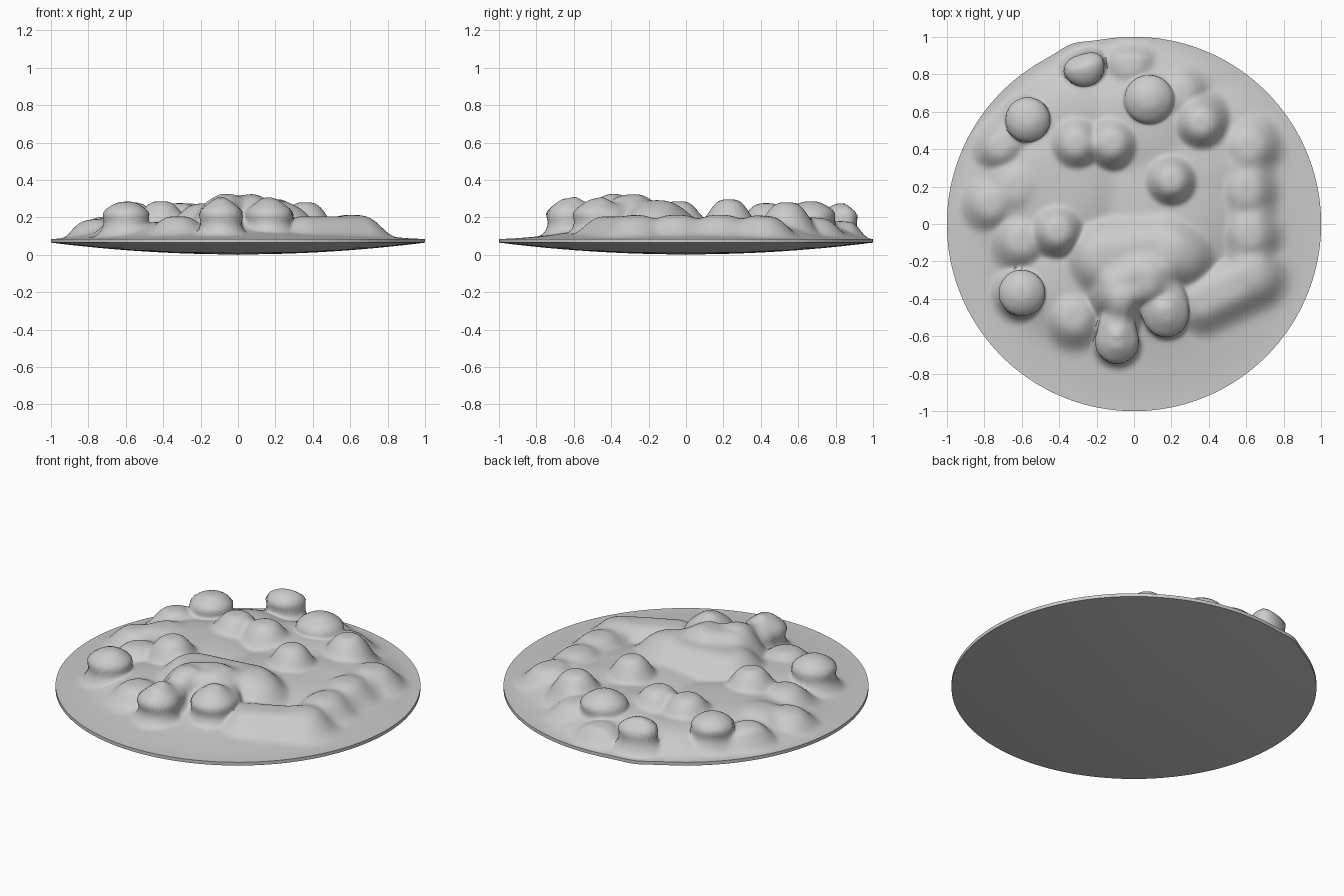
import bpy, bmesh, math

cube = bpy.data.objects.get("Cube")
if cube:
    bpy.data.objects.remove(cube, do_unlink=True)

# Single plain grey
grey = bpy.data.materials.new("plain_grey")
grey.use_nodes = True
COLOUR = (0.6, 0.6, 0.6, 1.0)
grey.diffuse_color = COLOUR
grey.node_tree.nodes["Principled BSDF"].inputs["Base Color"].default_value = COLOUR

# Lumps: x, y, width, top height
LUMPS = [
    (0.36, 0.54, 0.14, 0.28), (0.20, 0.23, 0.135, 0.295), (-0.41, -0.04, 0.14, 0.285),
    (-0.72, 0.42, 0.13, 0.205), (-0.77, 0.11, 0.13, 0.195), (-0.64, 0.20, 0.15, 0.20),
    (-0.60, -0.09, 0.14, 0.21), (-0.32, -0.50, 0.14, 0.205), (-0.02, 0.86, 0.13, 0.19),
    (0.25, 0.70, 0.13, 0.20), (-0.31, 0.43, 0.14, 0.275), (-0.12, 0.43, 0.14, 0.275),
    (0.62, 0.42, 0.14, 0.21), (0.60, 0.18, 0.14, 0.205), (0.62, -0.05, 0.14, 0.205),
    (0.24, -0.17, 0.18, 0.26),
]
# Bulging lumps with undercut sides: x, y, width, top height
BULGES = [
    (-0.27, 0.85, 0.105, 0.29), (-0.57, 0.56, 0.11, 0.285), (0.08, 0.67, 0.12, 0.285),
    (-0.60, -0.37, 0.115, 0.285), (-0.09, -0.63, 0.10, 0.30), (0.17, -0.48, 0.11, 0.295),
]
# Ridges: x1, y1, x2, y2, width, top height
RIDGES = [
    (-0.16, -0.18, 0.16, -0.14, 0.20, 0.275),   # large front mound
    (-0.07, -0.36, 0.04, -0.30, 0.17, 0.31),
    (-0.09, -0.55, -0.06, -0.40, 0.10, 0.28),
    (0.15, -0.40, 0.12, -0.30, 0.14, 0.27),
    (0.36, -0.41, 0.64, -0.28, 0.145, 0.205),   # low border on the left side
    (0.62, -0.25, 0.60, 0.30, 0.13, 0.19),
    (-0.72, 0.42, -0.57, 0.56, 0.12, 0.19),
]
# Broad low filling between the lumps
FILL = [
    (-0.42, 0.20, 0.38, 0.195), (0.22, 0.12, 0.40, 0.19), (0.05, -0.22, 0.36, 0.18),
    (0.05, 0.55, 0.32, 0.195), (-0.38, -0.30, 0.25, 0.175), (0.42, 0.38, 0.26, 0.18),
    (-0.35, 0.58, 0.24, 0.185),
]
SHAPES = RIDGES + [(x, y, x, y, w, h) for x, y, w, h in LUMPS + BULGES + FILL]


def smooth(t):
    t = min(1.0, max(0.0, t))
    return t * t * (3 - 2 * t)


def top_point(x, y):
    """Plate surface plus a soft union of all the lumps, pushed out at the bulges."""
    r = math.hypot(x, y)
    z = 0.085 + 0.02 * smooth((1 - r) / 0.35)
    total = 0.0
    for x1, y1, x2, y2, w, top in SHAPES:
        dx, dy = x2 - x1, y2 - y1
        length = dx * dx + dy * dy
        t = ((x - x1) * dx + (y - y1) * dy) / length if length else 0
        t = min(1, max(0, t))
        d = math.hypot(x - x1 - t * dx, y - y1 - t * dy)
        total += ((top - 0.105) * math.exp(-(d / w) ** 3.3)) ** 5
    z += total ** 0.2 * smooth((1 - r) / 0.12)
    px, py = x, y
    for bx, by, w, top in BULGES:
        d = math.hypot(x - bx, y - by)
        if 0 < d < 0.3:
            push = 0.04 * math.exp(-((z - 0.225) / 0.045) ** 2 - (d / 0.15) ** 4)
            push *= min(1, d / 0.05)
            px += (x - bx) / d * push
            py += (y - by) / d * push
    return px, py, z


# Round plate with the heap fused to its top
SEGS, RINGS = 300, 110
bm = bmesh.new()


def ring(radius, place):
    verts = []
    for i in range(SEGS):
        a = 2 * math.pi * i / SEGS
        # small bulge of the rim beside the rear lump
        turn = (a - math.radians(109)) / 0.09
        rr = radius * (1 + 0.018 * radius ** 8 * math.exp(-turn * turn))
        verts.append(bm.verts.new(place(rr * math.cos(a), rr * math.sin(a))))
    return verts


loops = [ring(k / RINGS, top_point) for k in range(1, RINGS + 1)]
for k in range(12, 0, -1):
    r = k / 12
    loops.append(ring(r, lambda x, y, r=r: (x, y, 0.002 + 0.063 * r * r)))
for a, b in zip(loops, loops[1:]):
    for i in range(SEGS):
        j = (i + 1) % SEGS
        bm.faces.new((a[i], b[i], b[j], a[j]))
top = bm.verts.new(top_point(0, 0))
bottom = bm.verts.new((0, 0, 0))
for i in range(SEGS):
    j = (i + 1) % SEGS
    bm.faces.new((top, loops[0][i], loops[0][j]))
    bm.faces.new((bottom, loops[-1][j], loops[-1][i]))
bmesh.ops.recalc_face_normals(bm, faces=bm.faces)
mesh = bpy.data.meshes.new("plate_with_heap")
bm.to_mesh(mesh)
bm.free()
mesh.materials.append(grey)
plate = bpy.data.objects.new("plate_with_heap", mesh)
bpy.context.collection.objects.link(plate)
bpy.ops.object.select_all(action="DESELECT")
plate.select_set(True)
bpy.context.view_layer.objects.active = plate
bpy.ops.object.shade_smooth_by_angle(angle=math.radians(60))
